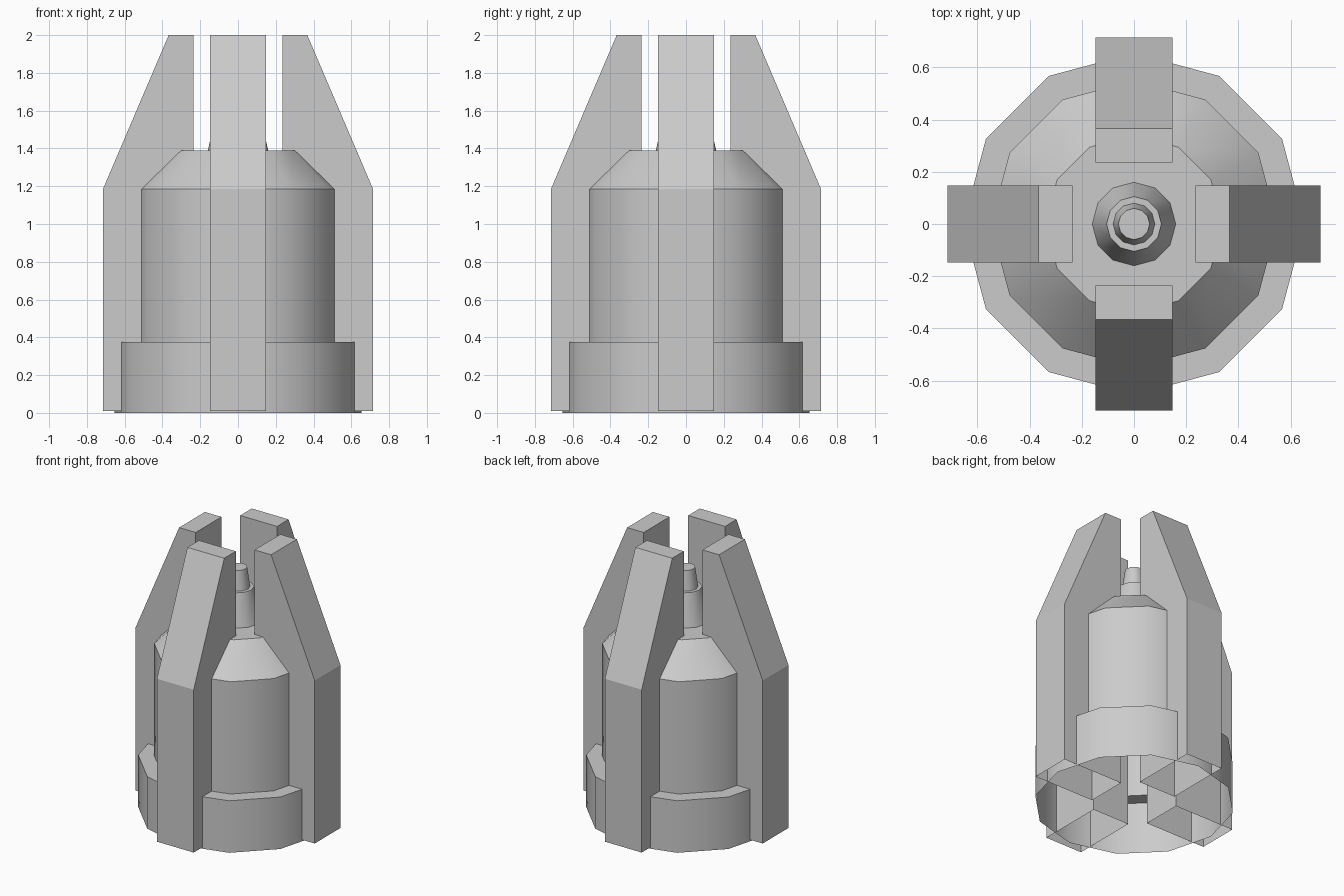
import bpy, bmesh
from math import cos, sin, tau, radians
from mathutils import Matrix

cube = bpy.data.objects.get("Cube")
if cube:
    bpy.data.objects.remove(cube)

grey = bpy.data.materials.new("light_grey")
grey.use_nodes = True
colour = (0.6, 0.6, 0.6, 1)
grey.diffuse_color = colour
grey.node_tree.nodes["Principled BSDF"].inputs["Base Color"].default_value = colour


def finish(name, bm):
    mesh = bpy.data.meshes.new(name)
    bm.to_mesh(mesh)
    bm.free()
    mesh.materials.append(grey)
    obj = bpy.data.objects.new(name, mesh)
    bpy.context.collection.objects.link(obj)
    return obj


def lathe(name, profile, sides=12):
    """Turn a (radius, height) profile; the bottom stays open, the top is capped."""
    bm = bmesh.new()
    rings = [[bm.verts.new((r * cos(tau * i / sides), r * sin(tau * i / sides), z))
              for i in range(sides)] for r, z in profile]
    for low, high in zip(rings, rings[1:]):
        for i in range(sides):
            j = (i + 1) % sides
            bm.faces.new((low[i], low[j], high[j], high[i]))
    bm.faces.new(rings[-1])
    obj = finish(name, bm)
    bpy.ops.object.select_all(action='DESELECT')
    obj.select_set(True)
    bpy.context.view_layer.objects.active = obj
    bpy.ops.object.shade_smooth_by_angle(angle=radians(35))
    return obj


def fin(name, turn):
    """Upright bracket with a sloped outer edge and an open underside."""
    outline = [(0.235, 0.01), (0.715, 0.01), (0.715, 1.185), (0.367, 2), (0.235, 2)]
    bm = bmesh.new()
    near, far = [[bm.verts.new((x, y, z)) for x, z in outline] for y in (-0.147, 0.147)]
    bm.faces.new(near)
    bm.faces.new(far[::-1])
    for i in range(1, len(outline)):
        j = (i + 1) % len(outline)
        bm.faces.new((near[j], near[i], far[i], far[j]))
    bm.transform(Matrix.Rotation(turn, 4, 'Z'))
    return finish(name, bm)


# Hollow housing: wide foot, drum and sloped shoulder
lathe("housing", [(0.655, 0), (0.655, 0.375), (0.55, 0.375),
                  (0.55, 1.185), (0.34, 1.39)])

# Stepped tip on top of the housing
lathe("nozzle", [(0.16, 1.39), (0.105, 1.62), (0.08, 1.62), (0.06, 1.76)])

# Four fins around the housing
for i, side in enumerate(("left", "back", "right", "front")):
    fin(side + "_fin", tau * i / 4)
